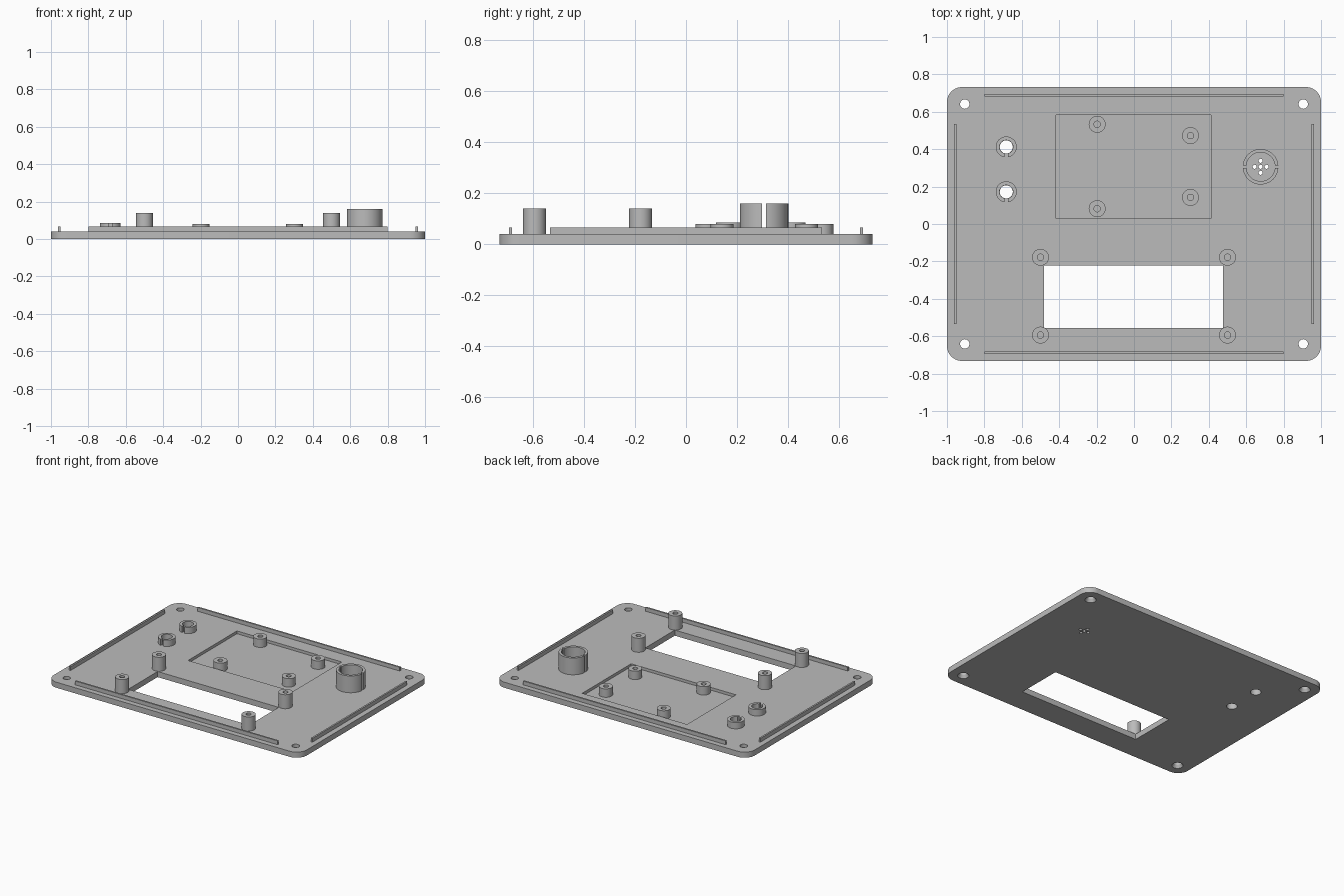
import bpy
import bmesh
from math import radians
from mathutils import Matrix, Vector

if "Cube" in bpy.data.objects:
    bpy.data.objects.remove(bpy.data.objects["Cube"], do_unlink=True)

TOP = 0.04        # upper face of the panel
FLOOR = 0.02      # floor of the shallow pocket
SINK = 0.002      # overlap between joined parts

grey = bpy.data.materials.new("plain_grey")
grey.use_nodes = True
grey.diffuse_color = (0.5, 0.5, 0.5, 1)
grey.node_tree.nodes["Principled BSDF"].inputs["Base Color"].default_value = (0.5, 0.5, 0.5, 1)


def to_object(name, bm):
    mesh = bpy.data.meshes.new(name)
    bm.to_mesh(mesh)
    bm.free()
    mesh.materials.append(grey)
    obj = bpy.data.objects.new(name, mesh)
    bpy.context.collection.objects.link(obj)
    return obj


def box(name, x0, x1, y0, y1, z0, z1, corner=0):
    bm = bmesh.new()
    bmesh.ops.create_cube(bm, size=1)
    bmesh.ops.scale(bm, vec=Vector((x1 - x0, y1 - y0, z1 - z0)), verts=bm.verts)
    bmesh.ops.translate(bm, vec=Vector((x0 + x1, y0 + y1, z0 + z1)) / 2, verts=bm.verts)
    if corner:
        upright = [e for e in bm.edges if abs(e.verts[0].co.z - e.verts[1].co.z) > 0.001]
        bmesh.ops.bevel(bm, geom=upright, offset=corner, segments=10, profile=0.5, affect='EDGES')
    return to_object(name, bm)


def rod(name, x, y, r, z0, z1, r_top=None, sides=40):
    bm = bmesh.new()
    bmesh.ops.create_cone(bm, cap_ends=True, segments=sides, radius1=r,
                          radius2=r if r_top is None else r_top, depth=z1 - z0,
                          matrix=Matrix.Translation((x, y, (z0 + z1) / 2)))
    return to_object(name, bm)


def select_only(obj):
    bpy.ops.object.select_all(action='DESELECT')
    obj.select_set(True)
    bpy.context.view_layer.objects.active = obj


def cut(obj, cutters):
    for cutter in cutters:
        mod = obj.modifiers.new("cut", 'BOOLEAN')
        mod.operation = 'DIFFERENCE'
        mod.solver = 'EXACT'
        mod.object = cutter
        select_only(obj)
        bpy.ops.object.modifier_apply(modifier=mod.name)
        bpy.data.objects.remove(cutter, do_unlink=True)


def smooth(obj):
    select_only(obj)
    bpy.ops.object.shade_smooth_by_angle(angle=radians(30))


def tube(name, x, y, r, r_in, z0, z1, slot=None):
    obj = rod(name, x, y, r, z0 - SINK, z1)
    cutters = [rod("bore", x, y, r_in, z0 - 0.1, z1 + 0.1)]
    if slot:
        sx0, sx1, sy0, sy1 = slot
        cutters.append(box("slot", x + sx0, x + sx1, y + sy0, y + sy1, z0, z1 + 0.1))
    cut(obj, cutters)
    smooth(obj)


# Panel with display window, shallow pocket and holes
button_spots = [(-0.683, 0.412), (-0.683, 0.172)]
buzzer_x, buzzer_y = 0.677, 0.306
panel = box("panel", -1, 1, -0.732, 0.732, 0, TOP, corner=0.08)
cutters = [box("window", -0.48, 0.477, -0.555, -0.222, -1, 1),
           box("pocket", -0.416, 0.413, 0.03, 0.582, FLOOR, 1)]
for sx in (-1, 1):
    for sy in (-1, 1):
        cutters.append(rod("screw_hole", sx * 0.905, sy * 0.641, 0.025, -1, 1))
        cutters.append(rod("countersink", sx * 0.905, sy * 0.641, 0.038, -SINK, 0.02, 0.025))
for x, y in button_spots:
    cutters.append(rod("button_hole", x, y, 0.035, -1, 1))
for dx, dy in ((0, 0), (1, 0), (-1, 0), (0, 1), (0, -1)):
    cutters.append(rod("sound_hole", buzzer_x + dx * 0.032, buzzer_y + dy * 0.032,
                       0.011, -1, 1, sides=20))
cut(panel, cutters)
smooth(panel)

# Locating ridges along the four sides
for side, s in (("left", 1), ("right", -1)):
    box(side + "_ridge", s * 0.956 - 0.006, s * 0.956 + 0.006, -0.534, 0.534, TOP - SINK, 0.067)
for side, s in (("back", 1), ("front", -1)):
    box(side + "_ridge", -0.8, 0.8, s * 0.689 - 0.006, s * 0.689 + 0.006, TOP - SINK, 0.067)

# Tall standoffs around the window
for x in (-0.5, 0.5):
    for y in (-0.178, -0.594):
        tube("display_standoff", x, y, 0.045, 0.017, TOP, 0.14)

# Short standoffs in the pocket
for x, y in ((-0.197, 0.533), (0.302, 0.473), (0.302, 0.142), (-0.197, 0.082)):
    tube("board_standoff", x, y, 0.045, 0.017, FLOOR, 0.08)

# Button collars, slotted towards the front
for x, y in button_spots:
    tube("button_collar", x, y, 0.056, 0.036, TOP, 0.085, slot=(-0.01, 0.01, -0.1, 0))

# Buzzer holder, split on both sides
tube("buzzer_holder", buzzer_x, buzzer_y, 0.095, 0.077, TOP, 0.16,
     slot=(-0.2, 0.2, -0.007, 0.007))
